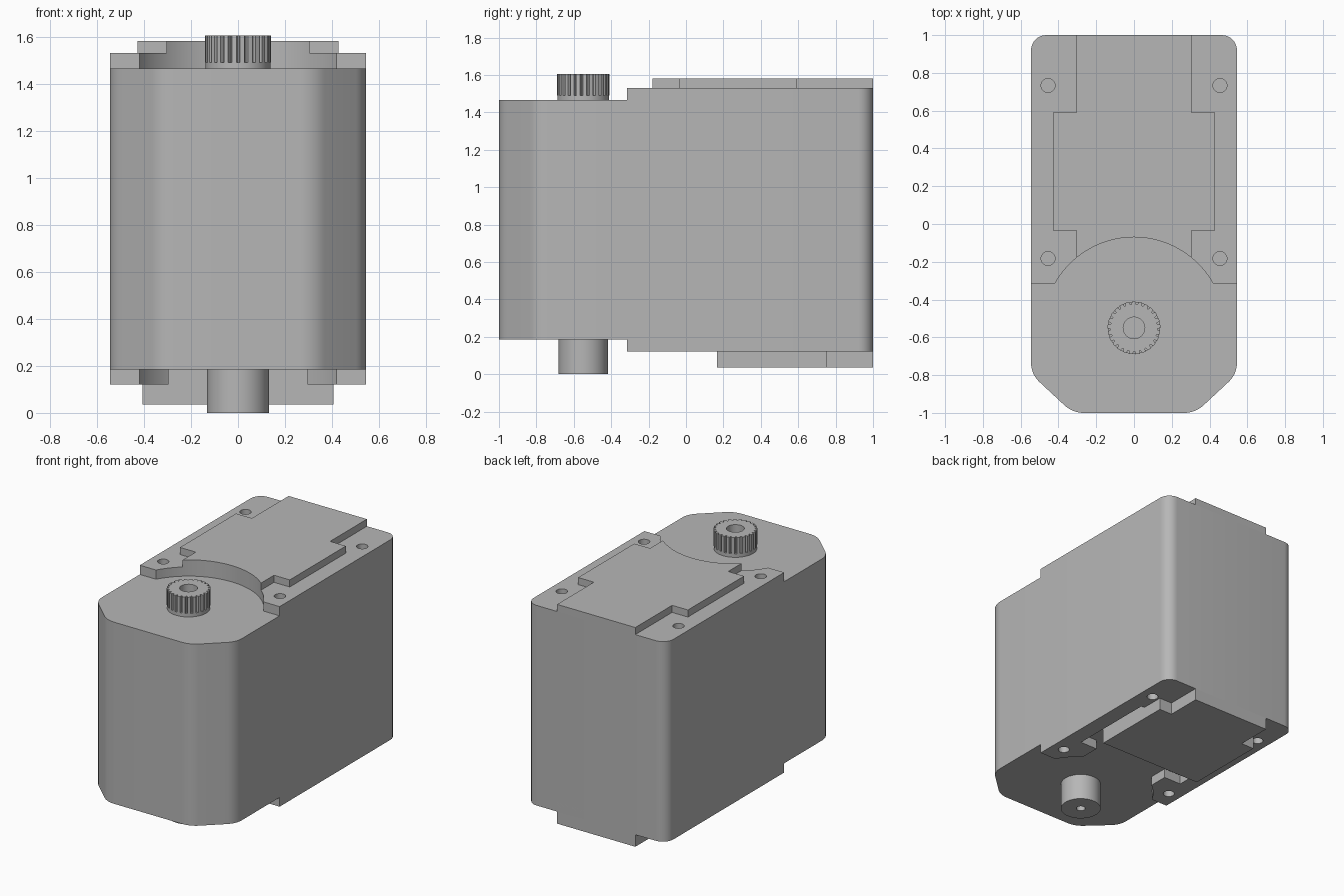
import bpy, bmesh
from math import sin, cos, pi, asin
from mathutils import Vector

cube = bpy.data.objects.get("Cube")
if cube:
    bpy.data.objects.remove(cube, do_unlink=True)

grey = bpy.data.materials.new("housing grey")
grey.use_nodes = True
tone = (0.47, 0.47, 0.47, 1)
grey.diffuse_color = tone
grey.node_tree.nodes["Principled BSDF"].inputs["Base Color"].default_value = tone

SHAFT_Y = -0.55
STEP_Y = -0.315
ARC_R = 0.48


def prism(name, outline, z0, z1):
    """Extrude a counter-clockwise outline from z0 to z1."""
    bm = bmesh.new()
    base = bm.faces.new([bm.verts.new((x, y, z0)) for x, y in outline])
    top = bmesh.ops.extrude_face_region(bm, geom=[base])["geom"]
    bmesh.ops.translate(bm, vec=(0, 0, z1 - z0),
                        verts=[v for v in top if isinstance(v, bmesh.types.BMVert)])
    bmesh.ops.recalc_face_normals(bm, faces=bm.faces)
    mesh = bpy.data.meshes.new(name)
    bm.to_mesh(mesh)
    bm.free()
    mesh.materials.append(grey)
    obj = bpy.data.objects.new(name, mesh)
    bpy.context.collection.objects.link(obj)
    return obj


def circle(x, y, r, n=48):
    return [(x + r * cos(2 * pi * i / n), y + r * sin(2 * pi * i / n)) for i in range(n)]


def mirrored(half):
    """Close a right-hand half outline, listed front to back, across x = 0."""
    return half + [(-x, y) for x, y in reversed(half)]


def rounded(corners, steps=8):
    """Round outline corners given as (x, y, tangent length)."""
    out = []
    for i, (x, y, t) in enumerate(corners):
        p = Vector((x, y))
        a = p + (Vector(corners[i - 1][:2]) - p).normalized() * t
        b = p + (Vector(corners[(i + 1) % len(corners)][:2]) - p).normalized() * t
        mid = (a + b) / 2
        chord = (b - a).length / 2
        # arc centre on the line through the corner and the chord midpoint
        d = (p - mid).length
        centre = mid - (p - mid).normalized() * chord * chord / d
        start, end = a - centre, b - centre
        turn = start.angle(end)
        for k in range(steps + 1):
            f = k / steps
            v = (start * sin((1 - f) * turn) + end * sin(f * turn)) / sin(turn)
            out.append(tuple(centre + v))
    return out


def cut(target, *cutters):
    for cutter in cutters:
        mod = target.modifiers.new("cut", "BOOLEAN")
        mod.operation, mod.solver, mod.object = "DIFFERENCE", "EXACT", cutter
        bpy.context.view_layer.objects.active = target
        bpy.ops.object.modifier_apply(modifier=mod.name)
        bpy.data.objects.remove(cutter, do_unlink=True)


def smooth(obj, angle=0.5):
    bpy.ops.object.select_all(action="DESELECT")
    obj.select_set(True)
    bpy.context.view_layer.objects.active = obj
    bpy.ops.object.shade_smooth_by_angle(angle=angle)


# Housing: chamfered front, rounded back
right = [(0.325, -1, 0.06), (0.545, -0.795, 0.06), (0.545, 1, 0.08)]
left = [(-x, y, t) for x, y, t in reversed(right)]
housing = prism("housing", rounded(right + left), 0.12, 1.53)

# Lowered front decks around the shaft, bounded by a round wall
half_angle = asin((STEP_Y - SHAFT_Y) / ARC_R)
arc = [half_angle + (pi - 2 * half_angle) * i / 40 for i in range(41)]
deck = [(-0.7, STEP_Y), (-0.7, -1.2), (0.7, -1.2), (0.7, STEP_Y)]
deck += [(ARC_R * cos(a), SHAFT_Y + ARC_R * sin(a)) for a in arc]
cut(housing, prism("upper_deck_cutter", deck, 1.465, 1.7),
    prism("lower_deck_cutter", deck, -0.1, 0.185))

# Underside pocket between the screw pads
pocket = mirrored([(0.295, -0.3), (0.295, -0.035), (0.43, -0.035),
                   (0.43, 0.59), (0.295, 0.59), (0.295, 0.9)])
cut(housing, prism("pocket_cutter", pocket, -0.1, 0.185))

# Screw holes in both ends
for x in (-0.455, 0.455):
    for y in (-0.183, 0.733):
        cut(housing, prism("hole_cutter", circle(x, y, 0.037, 24), 1.43, 1.7),
            prism("hole_cutter", circle(x, y, 0.037, 24), -0.1, 0.22))
smooth(housing)

# Top cover, trimmed by the same round wall
cover = mirrored([(0.305, -0.3), (0.305, -0.035), (0.428, -0.035),
                  (0.428, 0.59), (0.305, 0.59), (0.305, 1)])
top_cover = prism("top_cover", cover, 1.53, 1.58)
cut(top_cover, prism("cover_cutter", circle(0, SHAFT_Y, ARC_R, 96), 1.4, 1.7))
smooth(top_cover)

# Bottom cover
base = mirrored([(0.405, 0.165), (0.405, 0.75), (0.305, 0.75), (0.305, 1)])
prism("bottom_cover", base, 0.035, 0.19)

# Toothed output shaft on a plain collar
collar = prism("shaft_collar", circle(0, SHAFT_Y, 0.138), 1.46, 1.49)
teeth = 25
profile = []
for i in range(teeth):
    for f, r in ((0, 0.14), (0.55, 0.14), (0.68, 0.124), (0.87, 0.124)):
        a = 2 * pi * (i + f) / teeth
        profile.append((r * cos(a), SHAFT_Y + r * sin(a)))
spline = prism("splined_shaft", profile, 1.49, 1.605)
cut(spline, prism("bore_cutter", circle(0, SHAFT_Y, 0.057), 1.4, 1.7))
smooth(spline)
smooth(collar)

# Plain pivot underneath
pivot = prism("pivot", circle(0, SHAFT_Y, 0.132), 0, 0.19)
cut(pivot, prism("bore_cutter", circle(0, SHAFT_Y, 0.03, 24), -0.1, 0.1))
smooth(pivot)
